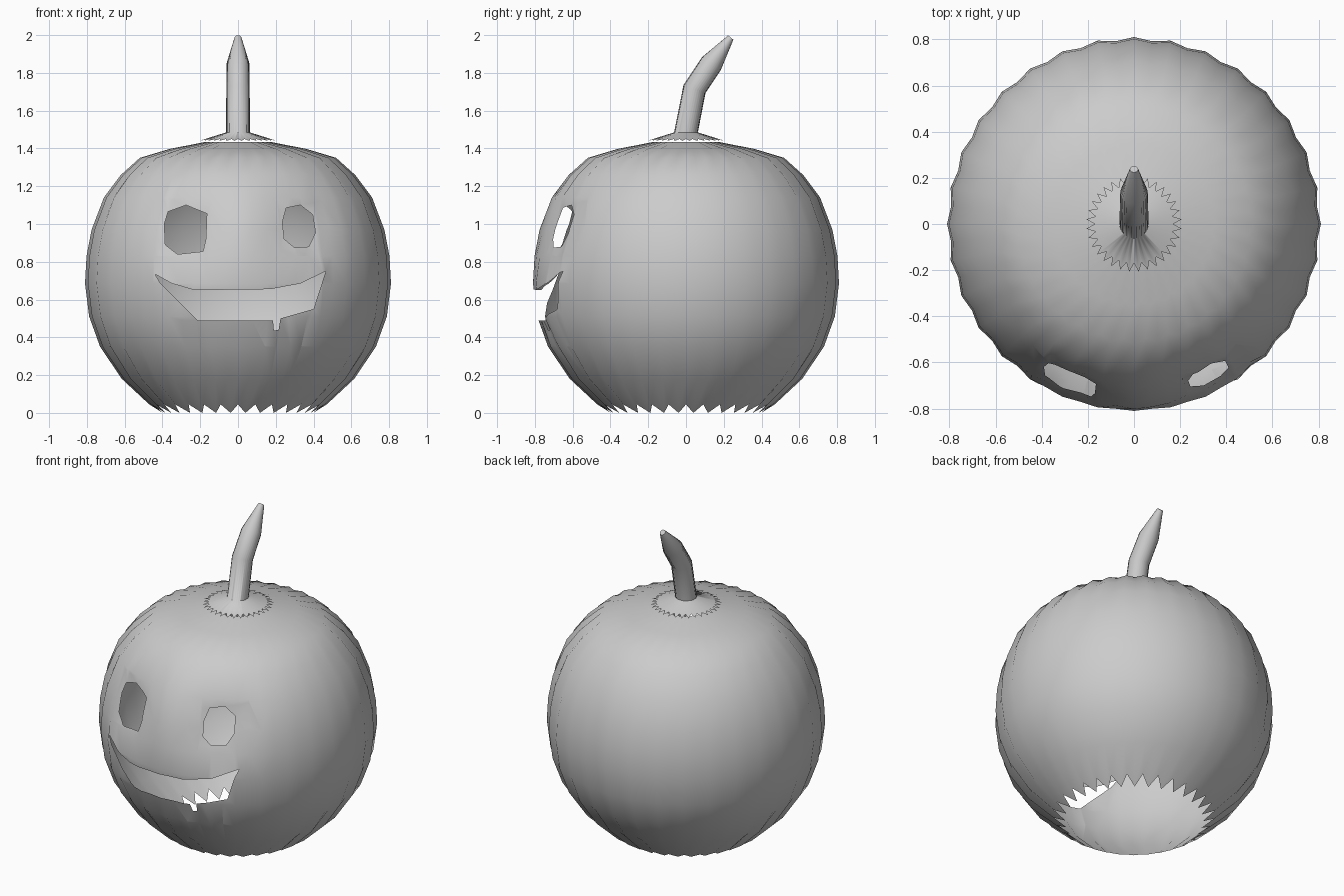
import bpy, bmesh
from math import sin, cos, pi, radians, hypot
from mathutils import Vector

cube = bpy.data.objects.get("Cube")
if cube:
    bpy.data.objects.remove(cube, do_unlink=True)

SEGMENTS = 64  # one ridge and one valley per rib, 32 ribs

grey = bpy.data.materials.new("plain_grey")
grey.use_nodes = True
colour = (0.6, 0.6, 0.6, 1)
grey.diffuse_color = colour
grey.node_tree.nodes["Principled BSDF"].inputs["Base Color"].default_value = colour


def make_object(name, bm):
    bmesh.ops.recalc_face_normals(bm, faces=bm.faces[:])
    for f in bm.faces:
        f.smooth = True
    mesh = bpy.data.meshes.new(name)
    bm.to_mesh(mesh)
    bm.free()
    mesh.set_sharp_from_angle(angle=radians(65))
    mesh.materials.append(grey)
    obj = bpy.data.objects.new(name, mesh)
    bpy.context.collection.objects.link(obj)


def ring(bm, ridge, valley, centre_y=0, tilt=0):
    """Ribbed ring; ridge and valley are (radius, height) pairs."""
    verts = []
    for i in range(SEGMENTS):
        r, z = valley if i % 2 else ridge
        a = 2 * pi * i / SEGMENTS - pi / 2
        x, y = r * cos(a), r * sin(a)
        verts.append(bm.verts.new((x, centre_y + y * cos(tilt), z - y * sin(tilt))))
    return verts


def bridge(bm, rings):
    for lower, upper in zip(rings, rings[1:]):
        for i in range(SEGMENTS):
            j = (i + 1) % SEGMENTS
            bm.faces.new((lower[i], lower[j], upper[j], upper[i]))


def front_faces(bm, outline, planes):
    """Front faces touching the outline's box and lying inside the planes."""
    xs, zs = zip(*outline)
    found = []
    for f in bm.faces:
        centre = f.calc_center_median()
        fx = [v.co.x for v in f.verts]
        fz = [v.co.z for v in f.verts]
        if (centre.y < -0.3 and max(fx) > min(xs) and min(fx) < max(xs)
                and max(fz) > min(zs) and min(fz) < max(zs)
                and all((centre - co).dot(no) < 0 for co, no in planes)):
            found.append(f)
    return found


def cut_opening(bm, outline):
    """Cut a convex, clockwise x, z outline through the front skin."""
    planes = []
    for (x1, z1), (x2, z2) in zip(outline, outline[1:] + outline[:1]):
        co = Vector((x1, 0, z1))
        no = Vector((z1 - z2, 0, x2 - x1)).normalized()
        faces = front_faces(bm, outline, planes)
        edges = {e for f in faces for e in f.edges}
        verts = {v for f in faces for v in f.verts}
        bmesh.ops.bisect_plane(bm, geom=faces + list(edges) + list(verts),
                               dist=0.0001, plane_co=co, plane_no=no)
        planes.append((co, no))
    bmesh.ops.delete(bm, geom=front_faces(bm, outline, planes), context="FACES")


# Ribbed shell, open below: (radius, height, valley depth)
profile = [(0.615, 0.18, 0.025), (0.73, 0.35, 0.018), (0.788, 0.51, 0.015),
           (0.81, 0.685, 0.014), (0.802, 0.83, 0.014), (0.775, 0.97, 0.016),
           (0.71, 1.14, 0.018), (0.62, 1.26, 0.022), (0.52, 1.35, 0.022),
           (0.36, 1.398, 0.022), (0.17, 1.435, 0.015)]
bm = bmesh.new()
rings = [ring(bm, (0.47, 0.045), (0.4, 0.0))]  # toothed lower rim
for r, z, depth in profile:
    rings.append(ring(bm, (r, z), (r - depth, z)))
    for v in rings[-1][1::2]:  # valleys grow shallow across the face
        if 0.5 < z < 1.2 and v.co.y < 0 and abs(v.co.x) < 0.4:
            v.co.xy *= (r - 0.4 * depth) / (r - depth)
bridge(bm, rings)

# Eyes, then the mouth in convex pieces from corner to corner with its notch
openings = [
    [(-.275, 1.1), (-.165, 1.055), (-.17, .92), (-.185, .855),
     (-.32, .84), (-.385, .89), (-.39, 1.0), (-.37, 1.065)],
    [(.255, 1.085), (.33, 1.1), (.395, 1.05), (.41, .955),
     (.375, .88), (.3, .875), (.245, .92), (.235, 1.01)],
    [(-.44, .735), (-.35, .685), (-.41, .685)],
    [(-.41, .685), (-.35, .685), (-.23, .65), (-.215, .49)],
    [(-.23, .65), (.17, .655), (.185, .49), (-.215, .49)],
    [(.17, .655), (.33, .685), (.225, .5), (.185, .49)],
    [(.33, .685), (.465, .75), (.4, .55), (.225, .5)],
    [(.185, .49), (.225, .5), (.215, .44), (.19, .435)],
]
for outline in openings:
    cut_opening(bm, outline)

# Sink the skin gently around each eye
for v in bm.verts:
    if v.co.y < -0.3:
        gap = min(hypot(v.co.x - x, v.co.z - 0.98) for x in (-0.28, 0.32))
        v.co.y += 0.055 * max(0, 1 - gap / 0.28)
make_object("pumpkin_shell", bm)

# Spiked collar flowing into the fluted, bent stem
bm = bmesh.new()
rings = [ring(bm, (0.17, 1.45), (0.207, 1.44)),
         ring(bm, (0.063, 1.485), (0.06, 1.485))]
for y, z, r, tilt in [(0.045, 1.715, 0.062, 0.35), (0.135, 1.85, 0.06, 0.6),
                      (0.237, 1.987, 0.018, 0.7)]:
    rings.append(ring(bm, (r, z), (r * 0.95, z), y, tilt))
bridge(bm, rings)
bm.faces.new(rings[-1])
make_object("stem", bm)
